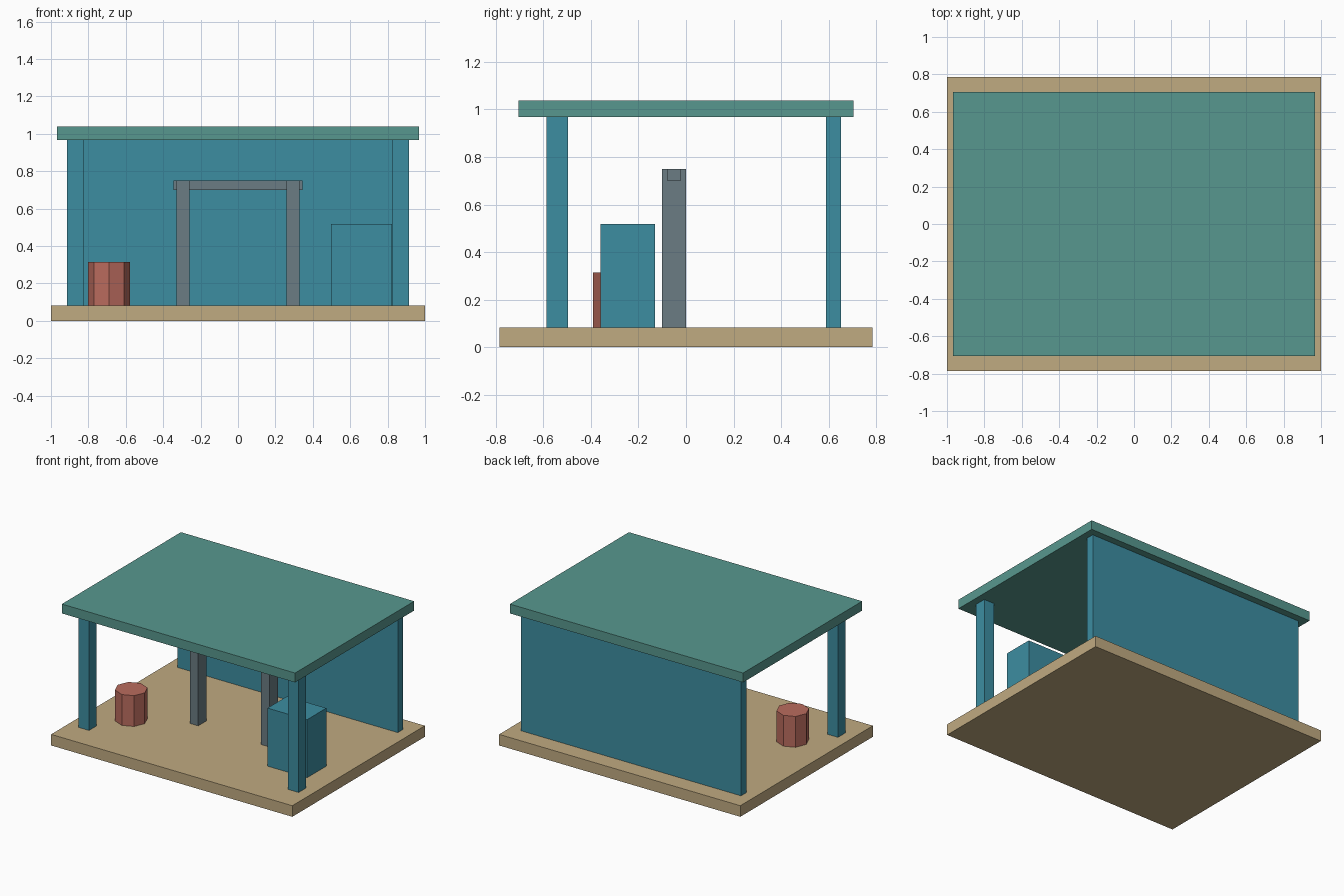
import bpy, math

if "Cube" in bpy.data.objects:
    bpy.data.objects.remove(bpy.data.objects["Cube"])


def material(name, hex_rgb):
    m = bpy.data.materials.new(name)
    rgb = [((hex_rgb >> s) & 255) / 255 for s in (16, 8, 0)]
    m.diffuse_color = [*(c ** 2.2 for c in rgb), 1]
    m.use_nodes = True
    m.node_tree.nodes["Principled BSDF"].inputs["Base Color"].default_value = m.diffuse_color
    return m


TAN = material("tan", 0xBFA980)
TEAL = material("teal", 0x3F8CA0)
GREEN = material("green", 0x58968D)
SLATE = material("slate", 0x6A7B82)
RUST = material("rust", 0xB86B5E)


def box(name, x, y, z, mat):
    """Box spanning the given (min, max) ranges."""
    bpy.ops.mesh.primitive_cube_add(size=1, location=[sum(r) / 2 for r in (x, y, z)])
    ob = bpy.context.object
    ob.name = name
    ob.scale = [r[1] - r[0] for r in (x, y, z)]
    bpy.ops.object.transform_apply(location=False, rotation=False, scale=True)
    ob.data.materials.append(mat)
    return ob


FLOOR, EAVES = 0.083, 0.968

# Shelter: floor slab, flat roof, back wall
box("floor_slab", (-1, 1), (-0.785, 0.785), (0, FLOOR), TAN)
box("roof", (-0.967, 0.967), (-0.705, 0.705), (EAVES, 1.038), GREEN)
box("back_wall", (-0.913, 0.913), (0.589, 0.652), (FLOOR, EAVES), TEAL)

# Paired front posts and inner frame uprights
for side, s in (("left", -1), ("right", 1)):
    def span(a, b):
        return sorted((s * a, s * b))
    box(f"front_post_{side}", span(0.825, 0.913), (-0.586, -0.496), (FLOOR, EAVES), TEAL)
    box(f"frame_upright_{side}", span(0.26, 0.33), (-0.1, 0), (FLOOR, 0.75), SLATE)

# Crossbar of the inner frame
box("frame_crossbar", (-0.345, 0.345), (-0.08, -0.02), (0.70, 0.75), SLATE)

# Storage cabinet
box("cabinet", (0.497, 0.824), (-0.36, -0.131), (FLOOR, 0.518), TEAL)

# Eight-sided barrel, corners on the axes
bpy.ops.mesh.primitive_cylinder_add(vertices=8, radius=0.112, depth=0.314 - FLOOR,
                                    location=(-0.69, -0.279, (0.314 + FLOOR) / 2))
barrel = bpy.context.object
barrel.name = "barrel"
barrel.data.materials.append(RUST)
